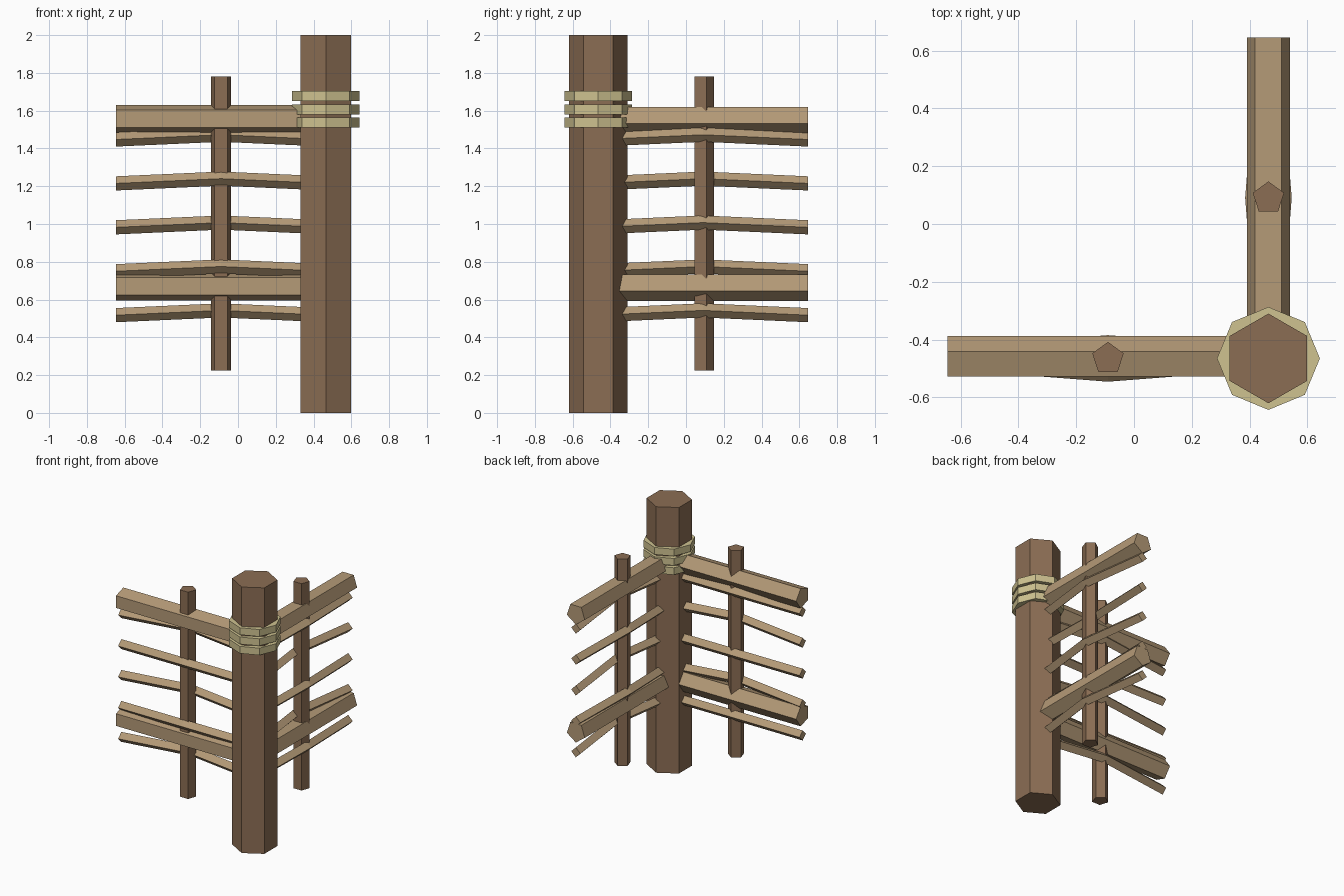
import bpy, bmesh
from math import pi, cos, sin
from mathutils import Vector

cube = bpy.data.objects.get("Cube")
if cube:
    bpy.data.objects.remove(cube, do_unlink=True)


def material(name, color):
    m = bpy.data.materials.new(name)
    m.use_nodes = True
    m.diffuse_color = (*color, 1)
    m.node_tree.nodes["Principled BSDF"].inputs["Base Color"].default_value = (*color, 1)
    return m


dark_wood = material("dark wood", (0.26, 0.155, 0.088))
light_wood = material("light wood", (0.46, 0.325, 0.185))
rope = material("rope", (0.62, 0.54, 0.28))

UP, ALONG_X, ALONG_Y = Vector((0, 0, 1)), Vector((1, 0, 0)), Vector((0, 1, 0))


def beam(name, path, u, v, sides, radius, start, mat):
    """Sweep a regular polygon in the u, v plane along a list of points."""
    bm = bmesh.new()
    rings = []
    for p in path:
        angles = [start + 2 * pi * i / sides for i in range(sides)]
        rings.append([bm.verts.new(Vector(p) + radius * (cos(a) * u + sin(a) * v)) for a in angles])
    for a, b in zip(rings, rings[1:]):
        for i in range(sides):
            j = (i + 1) % sides
            bm.faces.new((a[i], a[j], b[j], b[i]))
    bm.faces.new(rings[0])
    bm.faces.new(rings[-1])
    bmesh.ops.recalc_face_normals(bm, faces=bm.faces)
    mesh = bpy.data.meshes.new(name)
    bm.to_mesh(mesh)
    bm.free()
    mesh.materials.append(mat)
    obj = bpy.data.objects.new(name, mesh)
    bpy.context.collection.objects.link(obj)


def upright(name, x, y, bottom, top, sides, radius, start, mat):
    beam(name, [(x, y, bottom), (x, y, top)], ALONG_X, ALONG_Y, sides, radius, start, mat)


C = 0.465      # corner post position
END = 0.645    # free end of each fence
MID = 0.09     # stake position

# Corner post and its rope lashing
upright("corner_post", C, -C, 0, 2, 6, 0.155, pi / 2, dark_wood)
for i, z in enumerate((1.51, 1.58, 1.65)):
    upright(f"rope_band_{i + 1}", C, -C, z, z + 0.053, 8, 0.178, 0, rope)

# Stakes
upright("front_stake", -MID, -C, 0.225, 1.78, 5, 0.057, pi / 2, dark_wood)
upright("side_stake", C, MID, 0.225, 1.78, 5, 0.057, pi / 2, dark_wood)

# Thick rails
for label, z in (("lower", 0.67), ("upper", 1.557)):
    beam(f"front_{label}_rail", [(-END, -C, z), (C, -C, z)], ALONG_Y, UP, 5, 0.078, 0, light_wood)
    beam(f"side_{label}_rail", [(C, -C, z), (C, END, z)], ALONG_X, UP, 5, 0.078, -pi / 2, light_wood)

# Thin slats woven alternately around the stakes
for i in range(5):
    z = 0.5175 + 0.2325 * i
    weave = 0.043 if i % 2 == 0 else -0.043
    peak = z + 0.025
    beam(f"front_slat_{i + 1}", [(-END, -C, z), (-MID, -C + weave, peak), (C, -C, z)],
         ALONG_Y, UP, 4, 0.0375, 0, light_wood)
    beam(f"side_slat_{i + 1}", [(C, -C, z), (C + weave, MID, peak), (C, END, z)],
         ALONG_X, UP, 4, 0.0375, 0, light_wood)
